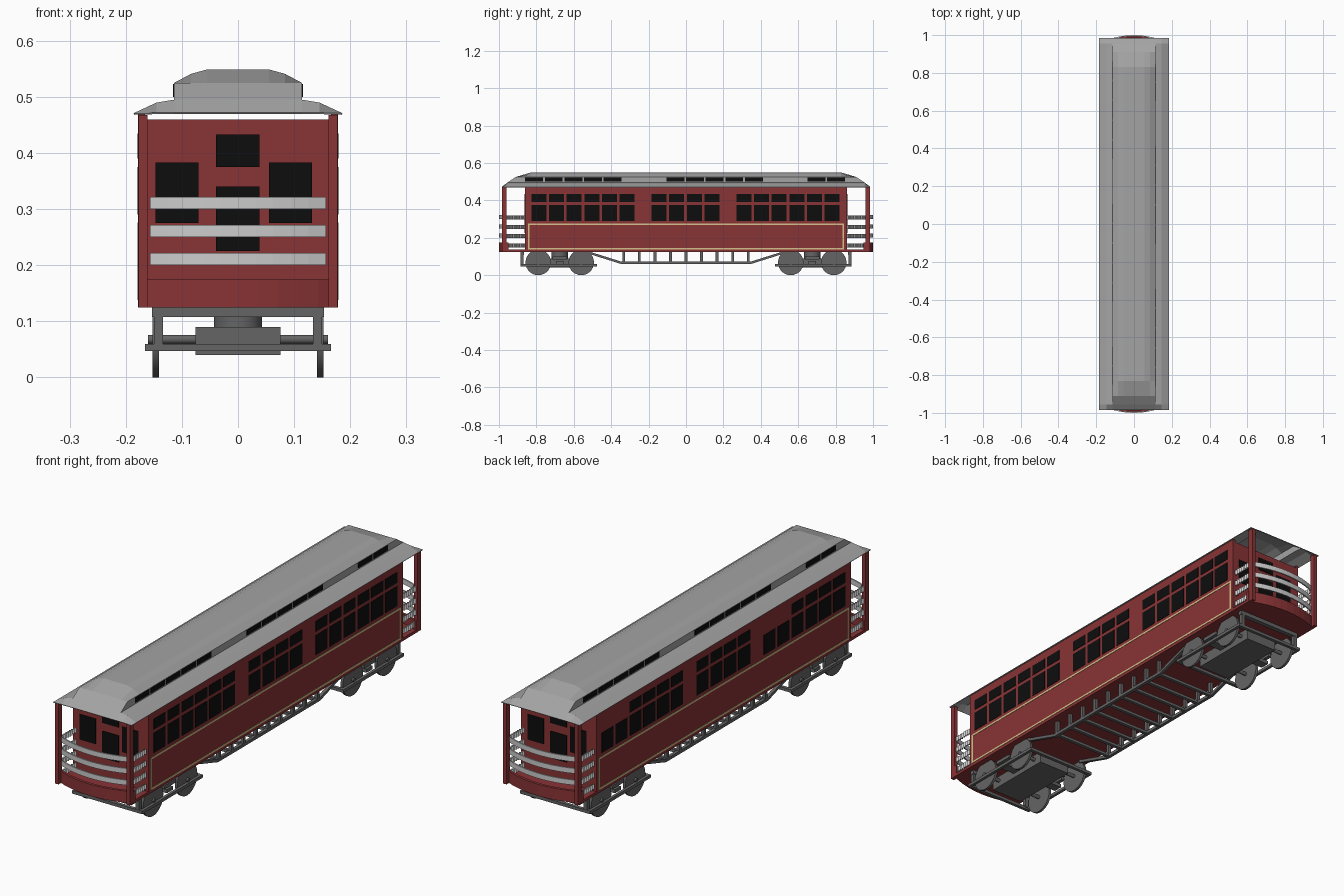
import bpy, bmesh, math
from mathutils import Matrix

if "Cube" in bpy.data.objects:
    bpy.data.objects.remove(bpy.data.objects["Cube"])


def material(name, r, g, b):
    m = bpy.data.materials.new(name)
    m.diffuse_color = (r, g, b, 1)
    m.use_nodes = True
    m.node_tree.nodes["Principled BSDF"].inputs["Base Color"].default_value = m.diffuse_color
    return m


RED = material("deep_red", 0.25, 0.033, 0.036)
ROOF = material("roof_grey", 0.37, 0.37, 0.37)
STEEL = material("dark_steel", 0.13, 0.13, 0.13)
BLACK = material("window_black", 0.004, 0.004, 0.004)
WHITE = material("rail_white", 0.6, 0.6, 0.6)
CREAM = material("cream_line", 0.68, 0.53, 0.26)


def finish(name, bm, mat, recalc=True):
    if recalc:
        bmesh.ops.recalc_face_normals(bm, faces=bm.faces)
    me = bpy.data.meshes.new(name)
    bm.to_mesh(me)
    bm.free()
    me.materials.append(mat)
    ob = bpy.data.objects.new(name, me)
    bpy.context.collection.objects.link(ob)
    return ob


def boxes(name, items, mat):
    """Each item is (x0, x1, y0, y1, z0, z1)."""
    bm = bmesh.new()
    for x0, x1, y0, y1, z0, z1 in items:
        m = Matrix.Translation(((x0 + x1) / 2, (y0 + y1) / 2, (z0 + z1) / 2))
        m = m @ Matrix.Diagonal((abs(x1 - x0), abs(y1 - y0), abs(z1 - z0), 1))
        bmesh.ops.create_cube(bm, size=1, matrix=m)
    return finish(name, bm, mat)


def prism(name, pts, lo, hi, mat, axis='Z'):
    """Extrude a flat outline along Z (points x, y) or X (points y, z)."""
    bm = bmesh.new()
    vs = [bm.verts.new((a, b, lo) if axis == 'Z' else (lo, a, b)) for a, b in pts]
    f = bm.faces.new(vs)
    r = bmesh.ops.extrude_face_region(bm, geom=[f])
    d = (0, 0, hi - lo) if axis == 'Z' else (hi - lo, 0, 0)
    bmesh.ops.translate(bm, vec=d, verts=[v for v in r['geom'] if isinstance(v, bmesh.types.BMVert)])
    return finish(name, bm, mat)


def cylinder(name, r, x0, x1, y, z, mat, axis='X', n=28):
    bm = bmesh.new()
    bmesh.ops.create_cone(bm, cap_ends=True, segments=n, radius1=r, radius2=r, depth=abs(x1 - x0))
    rot = Matrix.Rotation(math.pi / 2, 4, 'Y') if axis == 'X' else Matrix()
    pos = ((x0 + x1) / 2, y, z) if axis == 'X' else (0, y, (x0 + x1) / 2)
    bm.transform(Matrix.Translation(pos) @ rot)
    ob = finish(name, bm, mat)
    ob.data.shade_smooth()
    ob.data.set_sharp_from_angle(angle=math.radians(40))
    return ob


def bow(half, inset=0.0, n=10):
    """Curved end line of the platform, from -half to +half in x."""
    xs = [-half + 2 * half * i / n for i in range(n + 1)]
    return [(x, 1 - inset - 0.04 * (x / 0.178) ** 2) for x in xs]


# Floor with bowed ends
end = bow(0.178)
prism("floor", end + [(-x, -y) for x, y in end], 0.125, 0.137, RED)

# Side walls
boxes("side_walls", [(s * 0.166, s * 0.178, -0.86, 0.86, 0.125, 0.47) for s in (1, -1)], RED)

# Side windows, clerestory windows and lining; left side is the right side turned round
groups = [(-0.826, 6), (-0.184, 4), (0.27, 6)]
wins, clere, lines = [], [], []
for s in (1, -1):
    a, b = s * 0.176, s * 0.1795
    for start, count in groups:
        for i in range(count):
            y0 = start + i * 0.0942
            y0, y1 = s * y0, s * (y0 + 0.08)
            wins.append((a, b, y0, y1, 0.29, 0.375))
            if s == 1 or start == -0.184 or i > 1:
                wins.append((a, b, y0, y1, 0.39, 0.435))
    for start, count in [(-0.86, 5), (-0.105, 5), (0.65, 2)]:
        for i in range(count):
            y0 = start + i * 0.105
            clere.append((s * 0.112, s * 0.1155, s * y0, s * (y0 + 0.096), 0.5, 0.523))
    for z in (0.138, 0.268):
        lines.append((a, b, -0.846, 0.846, z, z + 0.008))
    for y in (-0.846, 0.838):
        lines.append((a, b, y, y + 0.008, 0.138, 0.276))
boxes("side_windows", wins, BLACK)
boxes("clerestory_windows", clere, BLACK)
boxes("cream_lining", lines, CREAM)

# End walls, end windows, corner posts, aprons, rails and folding gates
for s, tag in ((-1, "front"), (1, "back")):
    boxes(tag + "_end_wall", [(-0.17, 0.17, s * 0.848, s * 0.86, 0.13, 0.46)], RED)
    panes = [(-0.039, 0.038, 0.375, 0.433), (-0.039, 0.038, 0.225, 0.34),
             (-0.147, -0.07, 0.275, 0.383), (0.055, 0.132, 0.275, 0.383)]
    boxes(tag + "_end_windows", [(-s * x0, -s * x1, s * 0.858, s * 0.863, z0, z1)
                                 for x0, x1, z0, z1 in panes], BLACK)
    boxes(tag + "_posts", [(t * 0.161, t * 0.177, s * 0.96, s * 0.984, 0.125, 0.468)
                           for t in (1, -1)], RED)

    def curved(name, half, thick, z0, z1, mat):
        pts = bow(half) + bow(half, thick)[::-1]
        prism(name, [(x, s * y) for x, y in pts], z0, z1, mat)

    curved(tag + "_apron", 0.178, 0.012, 0.125, 0.175, RED)
    for z in (0.2, 0.25, 0.3):
        curved(tag + "_rail", 0.157, 0.006, z, z + 0.022, WHITE)
    for t in (1, -1):
        zig = [(0.166 + 0.008 * (i % 2), 0.862 + i * 0.0062) for i in range(17)]
        pts = zig + [(x - 0.004, y) for x, y in zig[::-1]]
        for z in (0.148, 0.198, 0.247, 0.298):
            prism(tag + "_gate_bar", [(t * x, s * y) for x, y in pts], z, z + 0.022, WHITE)

# Roof shell: one cross-section lofted along y, clamped down toward the ends
half = [(0.186, 0.471), (0.145, 0.49), (0.114, 0.495), (0.114, 0.525), (0.084, 0.541), (0.055, 0.549)]
section = half + [(-x, z) for x, z in half[::-1]]
caps = [(0.985, 0.472), (0.955, 0.495), (0.91, 0.525), (0.83, 0.55)]
stations = [(-y, c) for y, c in caps] + caps[::-1]
bm = bmesh.new()
rows = [[bm.verts.new((x, y, min(z, c))) for x, z in section] for y, c in stations]
for r0, r1 in zip(rows, rows[1:]):
    for i in range(len(section) - 1):
        bm.faces.new((r0[i], r1[i], r1[i + 1], r0[i + 1]))
bmesh.ops.remove_doubles(bm, verts=bm.verts, dist=0.0002)
roof = finish("roof", bm, ROOF, recalc=False)
mod = roof.modifiers.new("thickness", 'SOLIDIFY')
mod.thickness = 0.003
mod.offset = -1

# Bogies
for s, tag in ((-1, "front"), (1, "back")):
    for wy in (0.56, 0.79):
        for t in (1, -1):
            cylinder(tag + "_wheel", 0.068, t * 0.141, t * 0.152, s * wy, 0.068, STEEL)
        cylinder(tag + "_axle", 0.008, -0.16, 0.16, s * wy, 0.068, STEEL, n=12)
    cylinder(tag + "_pivot", 0.043, 0.085, 0.126, s * 0.675, 0, STEEL, axis='Z')
    boxes(tag + "_motor_box", [(-0.076, 0.076, s * 0.52, s * 0.83, 0.04, 0.09)], STEEL)
    frame = [(-0.166, 0.166, s * y, s * (y + 0.014), 0.047, 0.06) for y in (0.475, 0.871)]
    for t in (1, -1):
        frame.append((t * 0.154, t * 0.166, s * 0.475, s * 0.885, 0.047, 0.06))
        frame.append((t * 0.134, t * 0.15, s * 0.868, s * 0.884, 0.055, 0.112))
        frame.append((t * 0.136, t * 0.152, s * 0.635, s * 0.715, 0.085, 0.1))
        frame.append((t * 0.076, t * 0.15, s * 0.655, s * 0.695, 0.06, 0.075))
    frame.append((-0.153, 0.153, s * 0.865, s * 0.885, 0.108, 0.126))
    boxes(tag + "_bogie_frame", frame, STEEL)

# Truss rods below the floor
top = [(-0.52, 0.127), (-0.345, 0.072), (0.345, 0.072), (0.52, 0.127)]
outline = top + [(y, z - 0.013) for y, z in top[::-1]]
for t in (1, -1):
    prism("truss_rod", outline, t * 0.134, t * 0.148, STEEL, axis='X')
struts = []
for i in range(9):
    y = (i - 4) * 0.083
    struts += [(t * 0.134, t * 0.148, y - 0.007, y + 0.007, 0.065, 0.127) for t in (1, -1)]
    struts.append((-0.14, 0.14, y - 0.007, y + 0.007, 0.06, 0.072))
boxes("truss_struts", struts, STEEL)
